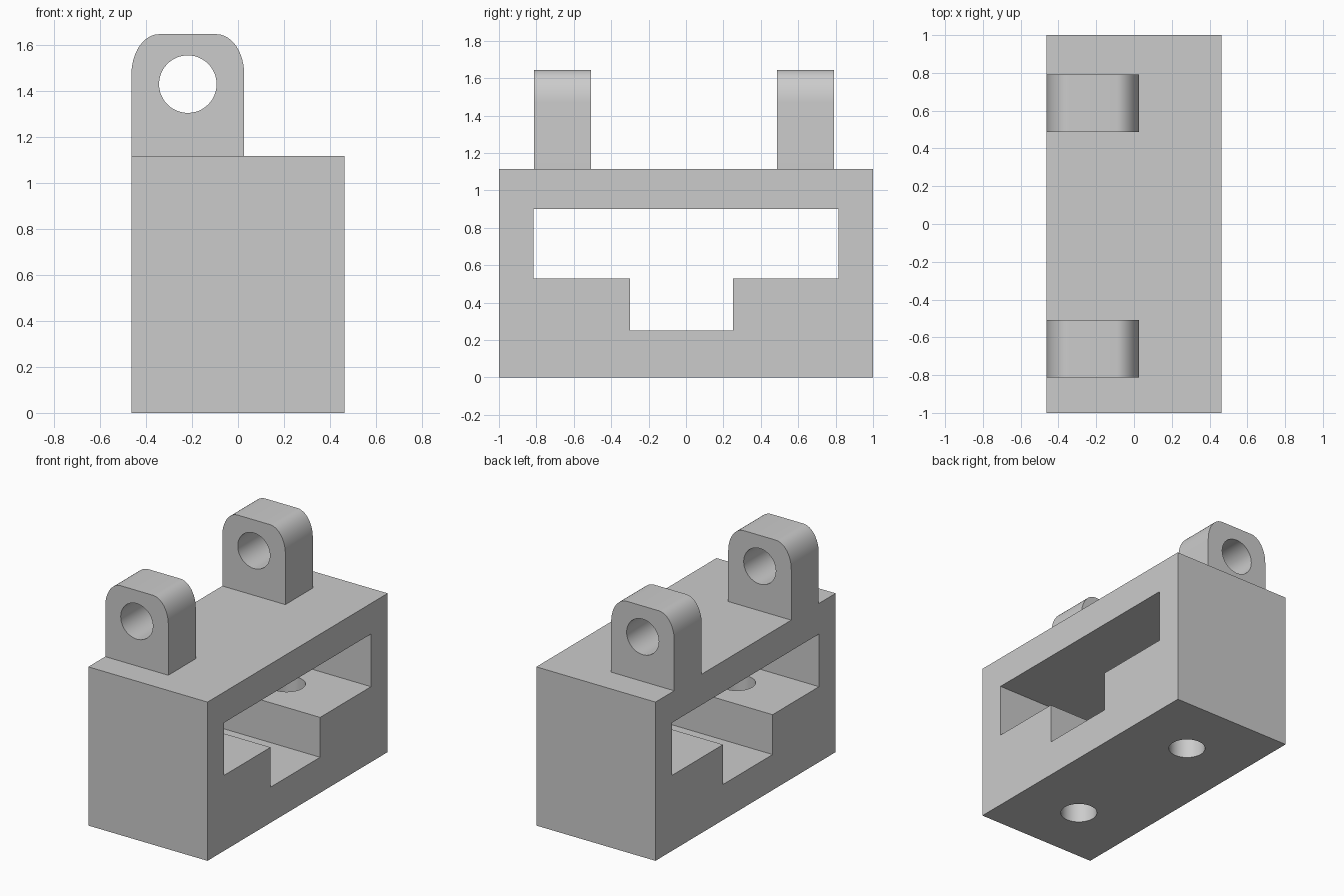
import bpy, bmesh, math
from mathutils import Vector

if "Cube" in bpy.data.objects:
    bpy.data.objects.remove(bpy.data.objects["Cube"], do_unlink=True)

HALF_W = 0.463      # half width along x
DECK = 1.115        # top of the block

grey = bpy.data.materials.new("plain grey")
grey.use_nodes = True
grey.diffuse_color = (0.6, 0.6, 0.6, 1)
grey.node_tree.nodes["Principled BSDF"].inputs["Base Color"].default_value = (0.6, 0.6, 0.6, 1)


def prism(name, points, offset):
    """Extrude a closed outline of 3D points by an offset vector."""
    bm = bmesh.new()
    face = bm.faces.new([bm.verts.new(p) for p in points])
    ext = bmesh.ops.extrude_face_region(bm, geom=[face])
    moved = [v for v in ext["geom"] if isinstance(v, bmesh.types.BMVert)]
    bmesh.ops.translate(bm, vec=Vector(offset), verts=moved)
    bmesh.ops.recalc_face_normals(bm, faces=bm.faces)
    mesh = bpy.data.meshes.new(name)
    bm.to_mesh(mesh)
    bm.free()
    mesh.materials.append(grey)
    obj = bpy.data.objects.new(name, mesh)
    bpy.context.collection.objects.link(obj)
    return obj


def arc(cx, cz, rx, rz, start, end, steps):
    """Points (x, z) along an elliptical arc, angles in degrees."""
    angles = [math.radians(start + (end - start) * i / steps) for i in range(steps + 1)]
    return [(cx + rx * math.cos(a), cz + rz * math.sin(a)) for a in angles]


def cut(obj, cutter):
    """Subtract a cutter, apply, and discard it."""
    cutter.hide_render = True
    mod = obj.modifiers.new("cut", "BOOLEAN")
    mod.operation = "DIFFERENCE"
    mod.solver = "EXACT"
    mod.object = cutter
    bpy.context.view_layer.objects.active = obj
    bpy.ops.object.modifier_apply(modifier=mod.name)
    bpy.data.objects.remove(cutter, do_unlink=True)


def smooth(obj):
    bpy.ops.object.select_all(action="DESELECT")
    obj.select_set(True)
    bpy.context.view_layer.objects.active = obj
    bpy.ops.object.shade_smooth_by_angle(angle=math.radians(30))


# Main block
block = prism("block", [(-HALF_W, -1, 0), (HALF_W, -1, 0), (HALF_W, 1, 0), (-HALF_W, 1, 0)],
              (0, 0, DECK))

# T-shaped slot running through the block from side to side
slot = [(-0.815, 0.9), (-0.815, 0.53), (-0.3, 0.53), (-0.3, 0.25),
        (0.25, 0.25), (0.25, 0.53), (0.815, 0.53), (0.815, 0.9)]
cut(block, prism("slot_cutter", [(-1, y, z) for y, z in slot], (2, 0, 0)))

# Screw holes up through the two steps
for y in (-0.565, 0.542):
    ring = arc(0, y, 0.119, 0.119, 0, 360, 48)[:-1]
    cut(block, prism("screw_hole_cutter", [(px, py, -0.1) for px, py in ring], (0, 0, 0.8)))
smooth(block)

# Two rounded lugs with pivot holes, flush with one side
LEFT, RIGHT, TOP = -HALF_W, 0.027, 1.645
RX, RZ = 0.12, 0.175
outline = [(LEFT, DECK), (RIGHT, DECK)]
outline += arc(RIGHT - RX, TOP - RZ, RX, RZ, 0, 90, 12)
outline += arc(LEFT + RX, TOP - RZ, RX, RZ, 90, 180, 12)
pivot = arc((LEFT + RIGHT) / 2, 1.428, 0.125, 0.125, 0, 360, 48)[:-1]

for name, y in (("front_lug", -0.812), ("back_lug", 0.487)):
    lug = prism(name, [(x, y, z) for x, z in outline], (0, 0.305, 0))
    cut(lug, prism("pivot_cutter", [(x, y - 0.1, z) for x, z in pivot], (0, 0.5, 0)))
    smooth(lug)
